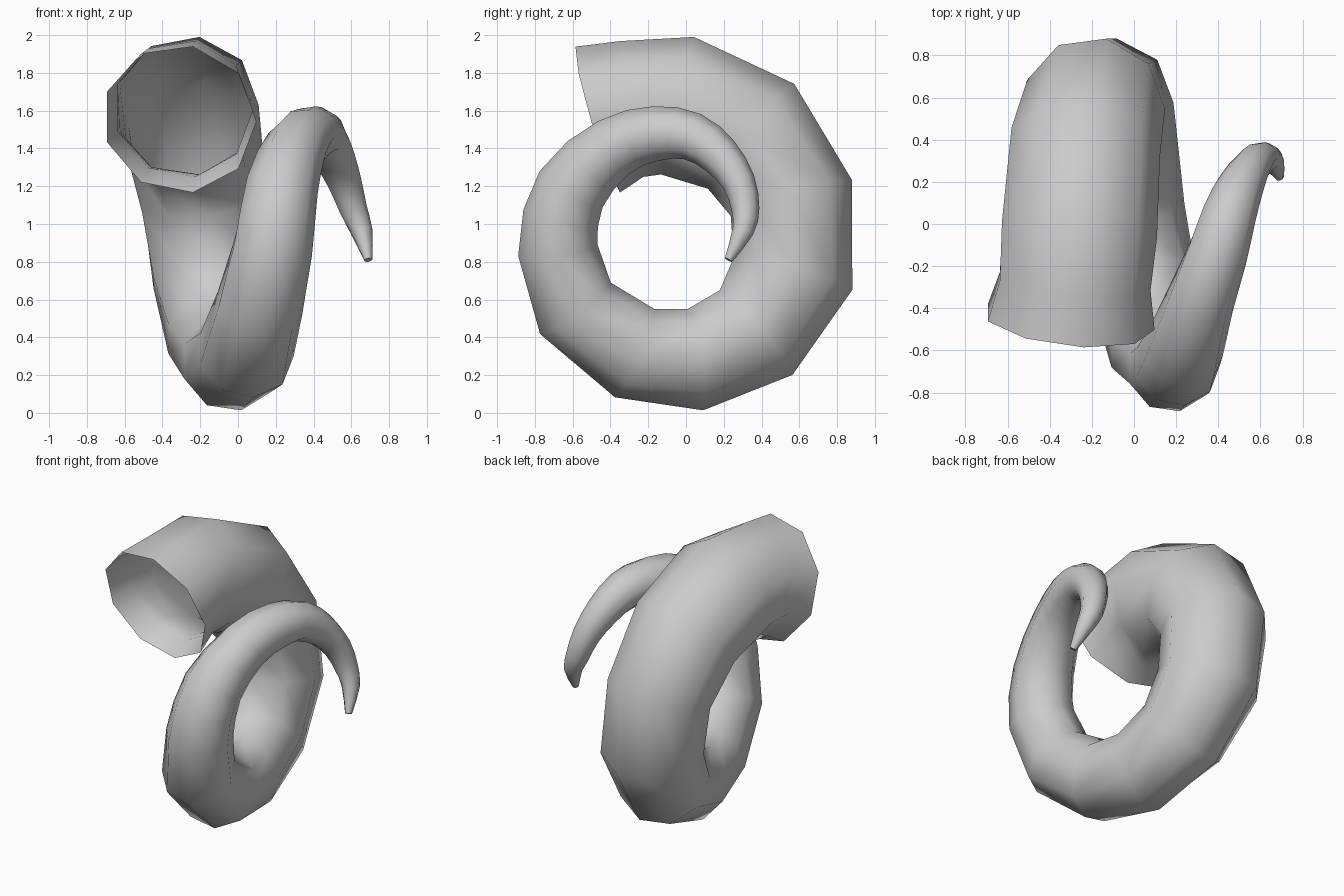
import bpy
import math
from mathutils import Vector

default_cube = bpy.data.objects.get("Cube")
if default_cube:
    bpy.data.objects.remove(default_cube, do_unlink=True)

SIDES = 9

# Centreline stations from the open mouth to the tip: x, y, z, radius
stations = [
    (-.31, -.46, 1.555, .41), (-.29, -.28, 1.61, .37),
    (-.27, -.04, 1.625, .38), (-.24, .35, 1.46, .365),
    (-.19, .56, 1.13, .34), (-.14, .565, .73, .33),
    (-.09, .365, .42, .3), (-.03, .04, .28, .275),
    (.04, -.28, .32, .26), (.11, -.59, .56, .235),
    (.18, -.68, .87, .215), (.23, -.605, 1.19, .195),
    (.31, -.375, 1.41, .165), (.39, -.15, 1.48, .147),
    (.45, .04, 1.46, .13), (.51, .185, 1.355, .11),
    (.565, .28, 1.22, .09), (.61, .315, 1.075, .075),
    (.655, .3, .96, .058), (.69, .225, .81, .022),
]


def midpoint(a, b, c, d):
    """Smooth halfway point between stations b and c."""
    return tuple((9 * (q + r) - p - s) / 16 for p, q, r, s in zip(a, b, c, d))


def refine(points, first):
    """Add halfway stations along the slender end of the horn."""
    result = []
    for i, point in enumerate(points):
        result.append(point)
        if first <= i < len(points) - 1:
            after = points[min(i + 2, len(points) - 1)]
            result.append(midpoint(points[i - 1], point, points[i + 1], after))
    return result


def sweep(name, points, material):
    """Skin a tapering tube, open at the start and closed at the end."""
    centres = [Vector(p[:3]) for p in points]
    verts, faces = [], []
    last = len(points) - 1
    for i, centre in enumerate(centres):
        tangent = centres[min(i + 1, last)] - centres[max(i - 1, 0)]
        tangent.normalize()
        side = Vector((1, 0, 0))
        side = (side - tangent * side.dot(tangent)).normalized()
        outward = side.cross(tangent)
        for k in range(SIDES):
            angle = math.tau * k / SIDES
            offset = side * math.cos(angle) + outward * math.sin(angle)
            verts.append(centre + offset * points[i][3])
    for i in range(last):
        for k in range(SIDES):
            a, b = i * SIDES + k, i * SIDES + (k + 1) % SIDES
            faces.append((a, b, b + SIDES, a + SIDES))
    faces.append(tuple(range(last * SIDES, (last + 1) * SIDES)))
    mesh = bpy.data.meshes.new(name)
    mesh.from_pydata(verts, [], faces)
    mesh.materials.append(material)
    mesh.update()
    obj = bpy.data.objects.new(name, mesh)
    bpy.context.collection.objects.link(obj)
    return obj


# Plain grey horn colour
grey = bpy.data.materials.new("horn_grey")
grey.use_nodes = True
colour = (0.6, 0.6, 0.6, 1)
grey.diffuse_color = colour
grey.node_tree.nodes["Principled BSDF"].inputs["Base Color"].default_value = colour

# Curled horn, smooth along its length with a crisp tip cap
horn = sweep("curled_horn", refine(stations, 10), grey)
bpy.context.view_layer.objects.active = horn
horn.select_set(True)
bpy.ops.object.shade_smooth_by_angle(angle=math.radians(60))
